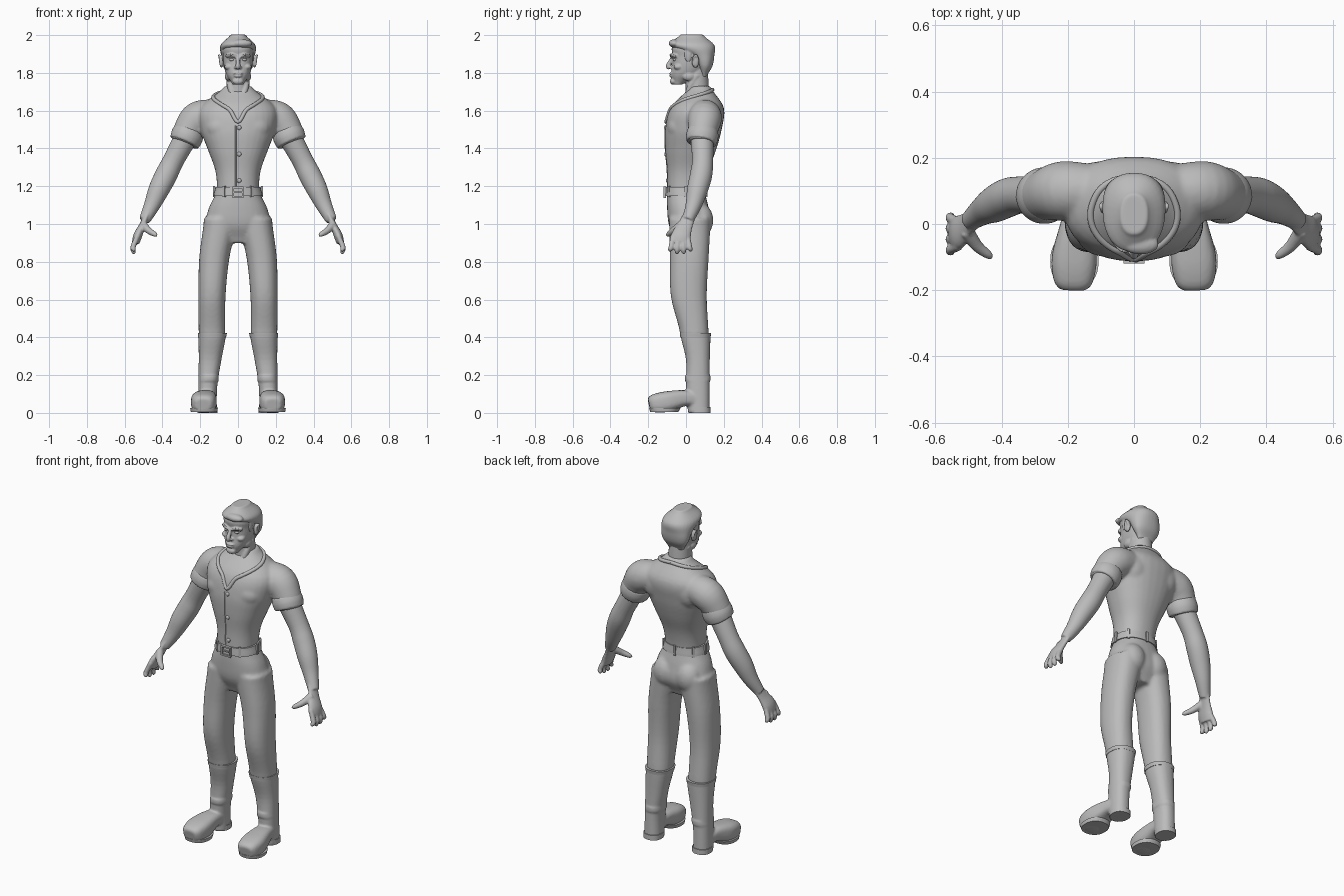
import bpy, bmesh, math
from mathutils import Vector, Matrix
from mathutils.bvhtree import BVHTree

if "Cube" in bpy.data.objects:
    bpy.data.objects.remove(bpy.data.objects["Cube"])

grey = bpy.data.materials.new("plain_grey")
grey.use_nodes = True
grey.diffuse_color = (.5, .5, .5, 1)
grey.node_tree.nodes["Principled BSDF"].inputs["Base Color"].default_value = grey.diffuse_color
X, Y, Z = Matrix.Identity(3)
SEGMENTS = 32
STEPS = 5


def smooth_rows(rows):
    """Fill in rows of numbers along a Catmull-Rom curve."""
    rows = [Vector(row) for row in rows]
    padded = [rows[0], *rows, rows[-1]]
    result = []
    for before, start, end, after in zip(padded, rows, rows[1:], padded[3:]):
        leave, arrive = (end - before) / 2, (after - start) / 2
        for step in range(STEPS):
            t = step / STEPS
            bend = leave * (1 - t) - arrive * t + (end - start) * (2 * t - 1)
            result.append(start.lerp(end, t) + bend * t * (1 - t))
    return result + [rows[-1]]


def add_ring(bm, centre, across, along, power):
    """Add one rounded cross-section; a power above two makes it squarer."""
    ring = []
    for index in range(SEGMENTS):
        angle = math.tau * index / SEGMENTS
        u, v = (math.copysign(abs(w) ** (2 / power), w) for w in (math.cos(angle), math.sin(angle)))
        ring.append(bm.verts.new(centre + across * u + along * v))
    return ring


def bridge(bm, rings):
    """Join rings into a closed skin."""
    faces = [bm.faces.new(rings[0]), bm.faces.new(rings[-1])]
    for lower, upper in zip(rings, rings[1:]):
        for index in range(SEGMENTS):
            faces.append(bm.faces.new((lower[index - 1], lower[index], upper[index], upper[index - 1])))
    bmesh.ops.recalc_face_normals(bm, faces=faces)


def stack(bm, bottom, top, widths, fronts, backs, middles=None, power=2.3):
    """Loft level cross-sections, evenly spaced from bottom to top."""
    middles = middles or [0] * len(widths)
    rows = smooth_rows(zip(middles, widths, fronts, backs))
    rings = []
    for index, (middle, width, front, back) in enumerate(rows):
        height = bottom + (top - bottom) * index / (len(rows) - 1)
        centre = Vector((middle, (front + back) / 2, height))
        rings.append(add_ring(bm, centre, X * width, Y * (back - front) / 2, power))
    bridge(bm, rings)


def tube(bm, rows, side=Y, flatness=1, power=2):
    """Loft along a path of x, y, z, radius; side is the direction of full radius."""
    rows = smooth_rows(rows)
    centres = [row.to_3d() for row in rows]
    rings = []
    for index, row in enumerate(rows):
        ahead = centres[min(index + 1, len(rows) - 1)]
        heading = (ahead - centres[max(index - 1, 0)]).normalized()
        across = (side - heading * side.dot(heading)).normalized()
        along = heading.cross(across)
        rings.append(add_ring(bm, centres[index], across * row[3], along * row[3] * flatness, power))
    bridge(bm, rings)


def blob(bm, place, size):
    matrix = Matrix.LocRotScale(Vector(place), None, Vector(size))
    bmesh.ops.create_uvsphere(bm, u_segments=20, v_segments=12, radius=1, matrix=matrix)


def box(bm, place, size, turn=0):
    matrix = Matrix.LocRotScale(Vector(place), Matrix.Rotation(turn, 3, 'Z'), Vector(size))
    bmesh.ops.create_cube(bm, size=1, matrix=matrix)


def mirror(bm):
    """Copy everything made so far to the other side."""
    copy = bmesh.ops.duplicate(bm, geom=bm.verts[:] + bm.edges[:] + bm.faces[:])["geom"]
    bmesh.ops.scale(bm, vec=(-1, 1, 1), verts=[g for g in copy if isinstance(g, bmesh.types.BMVert)])
    bmesh.ops.reverse_faces(bm, faces=[g for g in copy if isinstance(g, bmesh.types.BMFace)])


def finish(bm, name, voxel=None, softness=3):
    """Make the object; a voxel size blends its pieces into one skin."""
    mesh = bpy.data.meshes.new(name)
    bm.to_mesh(mesh)
    bm.free()
    part = bpy.data.objects.new(name, mesh)
    bpy.context.collection.objects.link(part)
    mesh.materials.append(grey)
    bpy.ops.object.select_all(action='DESELECT')
    part.select_set(True)
    bpy.context.view_layer.objects.active = part
    bpy.ops.object.shade_smooth_by_angle(angle=math.radians(40))
    if voxel:
        blend = part.modifiers.new("blend", 'REMESH')
        blend.mode = 'VOXEL'
        blend.voxel_size = voxel
        blend.use_smooth_shade = True
        soften = part.modifiers.new("soften", 'SMOOTH')
        soften.iterations = softness
    return part


# Shirt: short sleeves, chest, shoulder blades and torso
bm = bmesh.new()
tube(bm, [(.12, .1, 1.58, .08), (.21, .1, 1.56, .09), (.26, .09, 1.5, .08), (.29, .08, 1.43, .07)])
blob(bm, (.08, -.04, 1.51), (.09, .06, .07))
blob(bm, (.1, .12, 1.56), (.09, .07, .1))
mirror(bm)
stack(bm, 1.17, 1.73, widths=(.11, .12, .16, .2, .2, .07),
      fronts=(-.1, -.1, -.11, -.11, -.08, .02), backs=(.1, .12, .16, .19, .2, .13))
shirt = finish(bm, "shirt", voxel=.009, softness=5)

# Rolled sleeve cuffs
bm = bmesh.new()
tube(bm, [(.255, .09, 1.5, .08), (.27, .086, 1.465, .086), (.285, .08, 1.43, .08)])
mirror(bm)
finish(bm, "sleeve_cuffs", voxel=.007)

# Collar running round the neck and down to a point on the chest
shirt_surface = BVHTree.FromObject(shirt, bpy.context.evaluated_depsgraph_get())
bm = bmesh.new()
path = []
for index in range(-12, 13):
    angle = math.pi * index / 12
    height = 1.54 + .17 * math.sqrt(abs(math.sin(angle / 2)))
    outward = Vector((math.sin(angle), -math.cos(angle), 0))
    path.append((*shirt_surface.ray_cast(Vector((0, .07, height)), outward)[0], .01))
tube(bm, path, side=Z)
finish(bm, "collar")


def chest_point(x, height):
    return shirt_surface.ray_cast(Vector((x, -1, height)), Y)[0]


# Buttons and the front opening
bm = bmesh.new()
for height in (1.51, 1.37, 1.23):
    blob(bm, chest_point(.006, height), (.012, .007, .012))
finish(bm, "shirt_buttons")
bm = bmesh.new()
tube(bm, [(*chest_point(-.012, 1.2 + index * .04), .003) for index in range(9)], side=X)
finish(bm, "shirt_front_seam")

# Trousers: legs, seat and hips
bm = bmesh.new()
stack(bm, .41, 1.03, widths=(.07, .072, .08, .09), fronts=(-.03, -.08, -.085, -.09),
      backs=(.12, .11, .12, .13), middles=(.138, .138, .125, .09))
blob(bm, (.075, .075, 1.02), (.075, .07, .09))
mirror(bm)
stack(bm, .9, 1.175, widths=(.12, .17, .155, .113),
      fronts=(-.05, -.09, -.1, -.1), backs=(.09, .13, .12, .1))
finish(bm, "trousers", voxel=.009, softness=5)

# Belt, its loops and the buckle
bm = bmesh.new()
stack(bm, 1.148, 1.195, widths=(.13, .12), fronts=(-.11, -.107), backs=(.11, .105))
finish(bm, "belt")
bm = bmesh.new()
for degrees in (0, 40, 90, 140, 180, 235, 305):
    angle = math.radians(degrees)
    box(bm, (math.cos(angle) * .128, math.sin(angle) * .11, 1.172), (.01, .014, .06), angle)
finish(bm, "belt_loops")
bm = bmesh.new()
for end in (-1, 1):
    box(bm, (end * .027, -.112, 1.168), (.009, .014, .058))
    box(bm, (0, -.112, 1.168 + end * .025), (.06, .014, .009))
box(bm, (0, -.114, 1.168), (.04, .008, .007))
finish(bm, "belt_buckle")

# Boots: shaft, ankle strap and foot
bm = bmesh.new()
stack(bm, 0, .42, widths=(.05, .05, .06, .073), fronts=(.01, 0, 0, -.03),
      backs=(.125, .125, .126, .13), middles=(.162, .16, .148, .136))
stack(bm, .17, .195, widths=(.054, .052), fronts=(-.006, -.006), backs=(.13, .13), middles=(.156, .154))
tube(bm, [(.16, .1, .06, .04), (.17, 0, .078, .052), (.18, -.1, .06, .068),
          (.183, -.17, .05, .06), (.184, -.196, .045, .04)], side=X, flatness=.8, power=3)
mirror(bm)
finish(bm, "boots", voxel=.007)
bm = bmesh.new()
stack(bm, .4, .422, widths=(.074, .077), fronts=(-.03, -.033), backs=(.13, .133), middles=(.137, .136))
mirror(bm)
finish(bm, "boot_rims")
bm = bmesh.new()
stack(bm, 0, .03, widths=(.053, .053), fronts=(.02, .02), backs=(.13, .13), middles=(.162, .162))
stack(bm, .005, .025, widths=(.07, .073), fronts=(-.19, -.195), backs=(-.04, -.03), middles=(.18, .18))
mirror(bm)
finish(bm, "boot_soles")

# Bare arms, palms, fingers and thumbs
bm = bmesh.new()
tube(bm, [(.27, .085, 1.47, .063), (.34, .088, 1.34, .056), (.38, .08, 1.26, .059),
          (.42, .06, 1.18, .055), (.455, .04, 1.1, .043), (.495, .01, 1.02, .03)])
tube(bm, [(.48, .02, 1.05, .034), (.507, -.005, .99, .04), (.53, -.025, .94, .052), (.542, -.03, .9, .045)],
     flatness=.45)
for finger in range(4):
    spread = finger - 1.5
    tip = .835 + .012 * abs(spread)
    tube(bm, [(.53, -.03 + spread * .025, .94, .014), (.555, -.03 + spread * .032, .88, .014),
              (.552, -.03 + spread * .036, tip + .01, .012), (.55, -.03 + spread * .036, tip, .005)])
tube(bm, [(.505, -.02, 1, .022), (.475, -.065, .967, .018), (.44, -.093, .945, .013), (.428, -.1, .938, .006)])
mirror(bm)
finish(bm, "arms_and_hands", voxel=.0055)

# Head: brows, cheeks, jaw and neck cords on each side, then skull, neck, nose, lips and chin
bm = bmesh.new()
tube(bm, [(.01, -.074, 1.884, .008), (.035, -.074, 1.893, .009), (.062, -.05, 1.888, .008)], side=X)
tube(bm, [(.045, .06, 1.79, .02), (.04, .025, 1.73, .018), (.02, 0, 1.65, .016)])
blob(bm, (.012, -.08, 1.829), (.009, .011, .008))
blob(bm, (.048, -.04, 1.832), (.024, .026, .017))
blob(bm, (.05, .015, 1.782), (.02, .035, .025))
mirror(bm)
stack(bm, 1.738, 1.988, widths=(.03, .06, .075, .08, .08, .04),
      fronts=(-.065, -.078, -.072, -.07, -.074, -.03), backs=(-.02, .07, .11, .13, .13, .09))
tube(bm, [(0, .06, 1.62, .066), (0, .06, 1.7, .062), (0, .055, 1.82, .06)])
tube(bm, [(0, -.066, 1.888, .009), (0, -.083, 1.862, .01), (0, -.094, 1.836, .013), (0, -.087, 1.822, .009)])
blob(bm, (0, -.078, 1.797), (.027, .011, .006))
blob(bm, (0, -.077, 1.783), (.022, .011, .007))
blob(bm, (0, -.068, 1.755), (.029, .017, .018))
finish(bm, "head", voxel=.0045, softness=2)

# Eyes, eyebrows and ears
bm = bmesh.new()
blob(bm, (.032, -.056, 1.87), (.015, .014, .009))
mirror(bm)
finish(bm, "eyes")
bm = bmesh.new()
tube(bm, [(.011, -.078, 1.883, .004), (.036, -.079, 1.896, .006), (.064, -.053, 1.89, .003)], side=X)
mirror(bm)
finish(bm, "eyebrows")
bm = bmesh.new()
blob(bm, (.087, .05, 1.862), (.012, .02, .035))
tube(bm, [(.093, .038, 1.84, .006), (.097, .04, 1.88, .005), (.1, .055, 1.893, .006), (.094, .066, 1.86, .005)], side=X)
mirror(bm)
finish(bm, "ears", voxel=.004, softness=2)

# Short hair with sideburns and a raised front
bm = bmesh.new()
blob(bm, (.075, .012, 1.9), (.011, .022, .045))
mirror(bm)
stack(bm, 1.78, 2.003, widths=(.05, .08, .09, .092, .04),
      fronts=(.08, .06, .02, -.085, -.03), backs=(.11, .14, .15, .15, .09))
blob(bm, (.02, -.062, 1.956), (.055, .03, .022))
finish(bm, "hair", voxel=.005)
